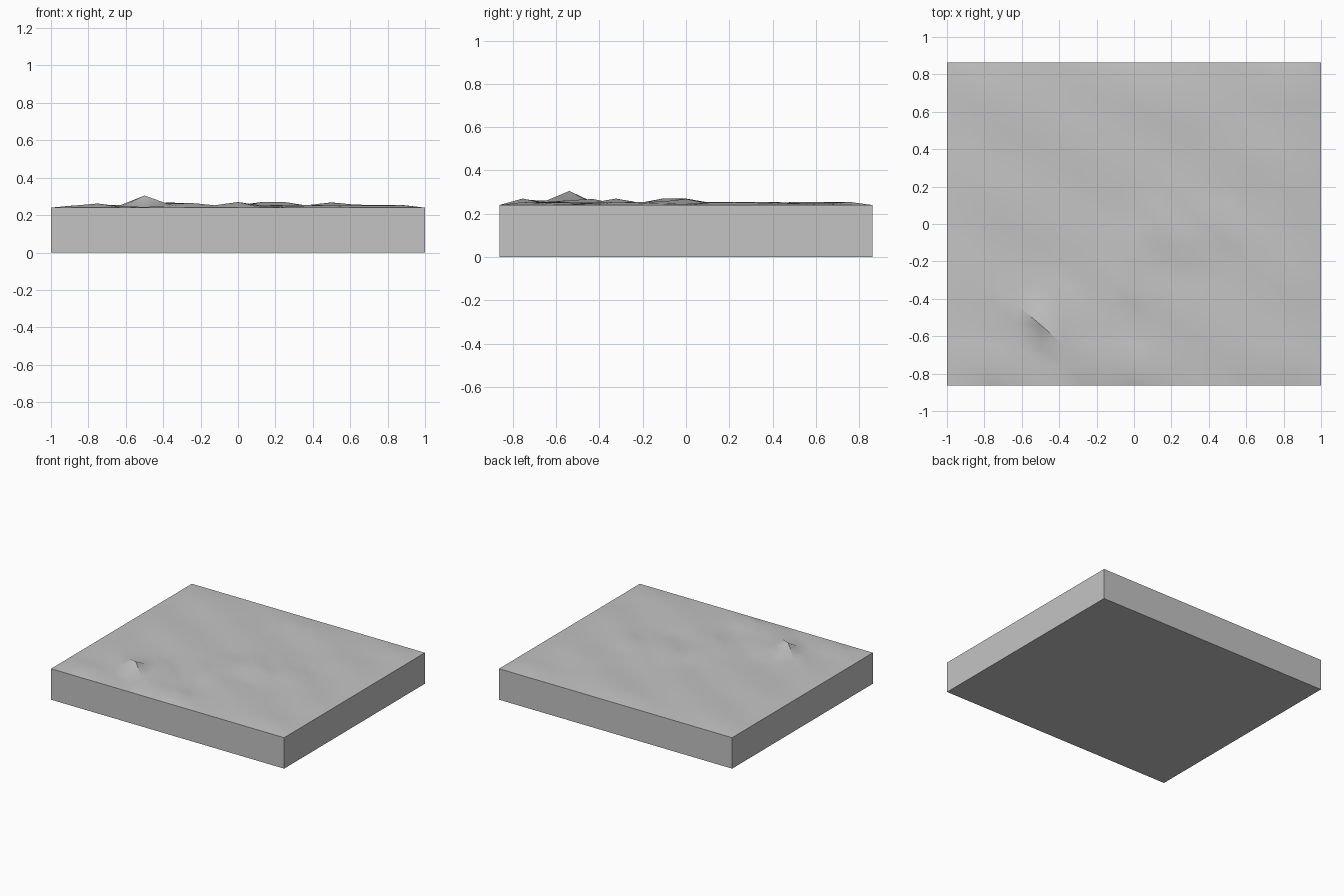
import bpy, bmesh, math, random
from mathutils import Vector

cube = bpy.data.objects.get("Cube")
if cube:
    bpy.data.objects.remove(cube, do_unlink=True)

random.seed(4)
N = 16
HALF_X, HALF_Y, BASE = 1.0, 0.8625, 0.24

stone = bpy.data.materials.new("light_grey_stone")
stone.use_nodes = True
GREY = (0.55, 0.55, 0.55, 1)
stone.diffuse_color = GREY
stone.node_tree.nodes["Principled BSDF"].inputs["Base Color"].default_value = GREY

# Grid column, row -> height of each distinct bump above the slab
bumps = {
    (4, 3): 0.065, (5, 4): 0.028, (6, 3): 0.022, (8, 1): 0.03,
    (2, 1): 0.022, (6, 1): 0.025, (5, 2): 0.02, (8, 5): 0.03,
    (8, 7): 0.03, (9, 8): 0.03, (10, 7): 0.03, (12, 8): 0.028,
    (9, 5): 0.006, (9, 6): 0.006, (10, 8): 0.01, (3, 3): 0.004,
    (4, 2): 0.004, (5, 3): 0.008, (13, 7): 0.016, (14, 6): 0.014,
}


def height(i, j):
    """Height of the ground: level rim, gentle ripples and bumps."""
    if i in (0, N) or j in (0, N):
        return BASE
    ripple = 0.009 + 0.004 * math.sin(i * 0.9 + j * 1.3) + random.uniform(-0.002, 0.002)
    return BASE + bumps.get((i, j), ripple)


def finish(bm, name):
    mesh = bpy.data.meshes.new(name)
    bmesh.ops.recalc_face_normals(bm, faces=bm.faces)
    bm.to_mesh(mesh)
    bm.free()
    mesh.materials.append(stone)
    obj = bpy.data.objects.new(name, mesh)
    bpy.context.collection.objects.link(obj)
    return obj


# Ground slab: rippled triangle grid on top, plain walls and underside
bm = bmesh.new()
grid = [[bm.verts.new((-HALF_X + 2 * HALF_X * i / N, -HALF_Y + 2 * HALF_Y * j / N, height(i, j)))
         for j in range(N + 1)] for i in range(N + 1)]
for i in range(N):
    for j in range(N):
        a, b, c, d = grid[i][j], grid[i + 1][j], grid[i + 1][j + 1], grid[i][j + 1]
        bm.faces.new((a, b, d))
        bm.faces.new((b, c, d))
rims = [[grid[i][0] for i in range(N + 1)],
        [grid[N][j] for j in range(N + 1)],
        [grid[N - i][N] for i in range(N + 1)],
        [grid[0][N - j] for j in range(N + 1)]]
feet = [bm.verts.new((r[0].co.x, r[0].co.y, 0)) for r in rims]
for k, rim in enumerate(rims):
    bm.faces.new([feet[k], feet[(k + 1) % 4]] + rim[::-1])
bm.faces.new(feet[::-1])
slab = finish(bm, "ground_slab")

# Smooth ground with crisp slab edges and a crisp tall bump
bpy.ops.object.select_all(action='DESELECT')
slab.select_set(True)
bpy.context.view_layer.objects.active = slab
bpy.ops.object.shade_smooth_by_angle(angle=math.radians(30))
